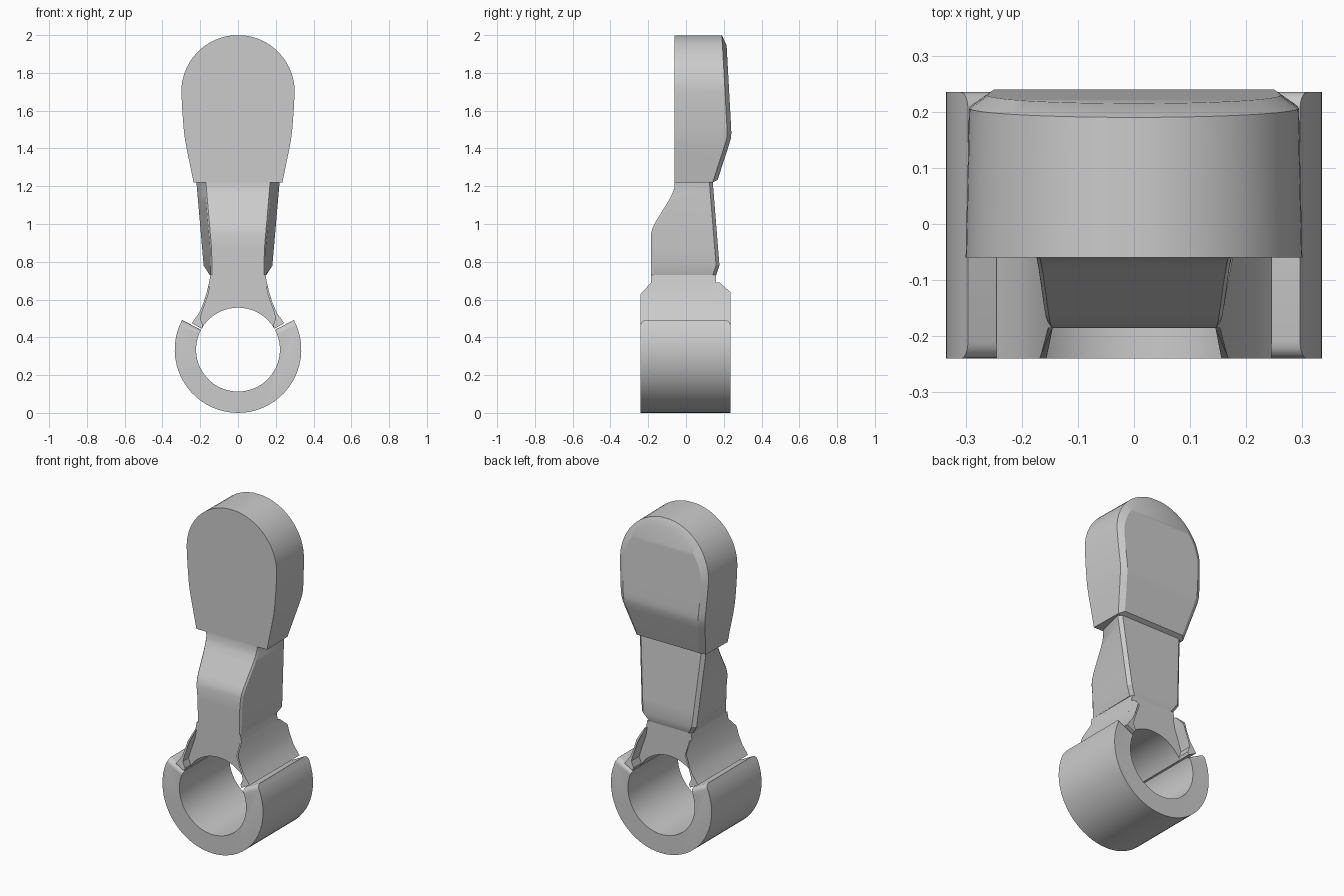
import bpy, bmesh
from math import sin, cos, radians

if "Cube" in bpy.data.objects:
    bpy.data.objects.remove(bpy.data.objects["Cube"])


def finish(name, bm, angle=25):
    bmesh.ops.recalc_face_normals(bm, faces=bm.faces)
    me = bpy.data.meshes.new(name)
    bm.to_mesh(me)
    bm.free()
    ob = bpy.data.objects.new(name, me)
    bpy.context.collection.objects.link(ob)
    bpy.ops.object.select_all(action='DESELECT')
    ob.select_set(True)
    bpy.context.view_layer.objects.active = ob
    bpy.ops.object.shade_smooth_by_angle(angle=radians(angle))
    return ob


def bridge(bm, a, b):
    n = len(a)
    for i in range(n):
        j = (i + 1) % n
        bm.faces.new((a[i], a[j], b[j], b[i]))


def prism(pts, front, back):
    """Extrude an x-z outline along y; front and back are functions of z."""
    bm = bmesh.new()
    a = [bm.verts.new((x, front(z), z)) for x, z in pts]
    b = [bm.verts.new((x, back(z), z)) for x, z in pts]
    bridge(bm, a, b)
    bm.faces.new(a)
    bm.faces.new(b)
    return bm


def interp(z, table):
    if z <= table[0][0]:
        return table[0][1]
    for (z0, v0), (z1, v1) in zip(table, table[1:]):
        if z <= z1:
            return v0 + (v1 - v0) * (z - z0) / (z1 - z0)
    return table[-1][1]


RC, RO, RI = 0.335, 0.335, 0.222


def arc(r, a0, a1, n, zc=RC):
    angs = [radians(a0 + (a1 - a0) * i / n) for i in range(n + 1)]
    return [(r * cos(a), zc + r * sin(a)) for a in angs]


# Open clamp ring with rounded end corners
bm = prism(arc(RO, 28, -208, 40) + arc(RI, -208, 28, 40),
           lambda z: -0.24, lambda z: 0.235)
ends = [e for e in bm.edges
        if abs(e.calc_length() - (RO - RI)) < 0.002
        and abs(e.verts[0].co.y - e.verts[1].co.y) < 1e-4]
bmesh.ops.bevel(bm, geom=ends, offset=0.03, segments=4, profile=0.5, affect='EDGES')
finish("clamp_ring", bm)

# Lower neck, flaring down to the bore
flare = [(0.146, 0.73), (0.153, 0.69), (0.165, 0.64), (0.182, 0.585), (0.205, 0.53), (0.245, 0.475)]
outline = flare + arc(RI, 30, 150, 20) + [(-x, z) for x, z in reversed(flare)]
finish("lower_neck", prism(outline, lambda z: -0.185, lambda z: 0.16))

# Side tabs standing proud of the neck, with chamfered tops
tab = flare[1:3] + [(0.168, 0.63)] + flare[3:] + [
    (0.192, 0.446), (0.185, 0.463), (0.2, 0.5), (0.188, 0.54),
    (0.172, 0.585), (0.156, 0.63), (0.145, 0.69)]
for side, s in (("right", 1), ("left", -1)):
    finish("side_tab_" + side, prism(
        [(s * x, z) for x, z in tab],
        lambda z: interp(z, [(0.63, -0.24), (0.69, -0.185)]),
        lambda z: interp(z, [(0.64, 0.235), (0.69, 0.178)])))

# Upper neck: stacked cross-sections, wider at the back
front = [(0.95, -0.185), (0.98, -0.177), (1.01, -0.162), (1.12, -0.094),
         (1.16, -0.073), (1.19, -0.062), (1.22, -0.06)]
bm = bmesh.new()
rings = []
for z in [0.73, 0.78, 0.87] + [p[0] for p in front]:
    yf = interp(z, front)
    wf = interp(z, [(0.73, 0.146), (0.85, 0.146), (1.22, 0.178)])
    wb = interp(z, [(0.73, 0.15), (0.78, 0.182), (1.22, 0.22)])
    yb = interp(z, [(0.73, 0.16), (0.77, 0.178), (1.22, 0.142)])
    half = [(wf - 0.008, yf), (wf, yf + 0.012), (wb, yb - 0.018), (wb - 0.02, yb)]
    loop = half + [(-x, y) for x, y in reversed(half)]
    rings.append([bm.verts.new((x, y, z)) for x, y in loop])
for a, b in zip(rings, rings[1:]):
    bridge(bm, a, b)
bm.faces.new(rings[0])
bm.faces.new(rings[-1])
finish("upper_neck", bm)

# Rounded head with a bevelled, two-slope back
back = [(1.22, 0.163), (1.42, 0.228), (1.45, 0.237), (1.48, 0.24), (1.51, 0.239), (2.0, 0.212)]
side_pts = [(0.235, 1.22), (0.274, 1.41), (0.281, 1.45), (0.285, 1.48),
            (0.288, 1.51), (0.295, 1.6)] + arc(0.3, 0, 84, 14, 1.7)
pts = side_pts + [(-x, z) for x, z in reversed(side_pts)]
bm = bmesh.new()
fr = [bm.verts.new((x, -0.06, z)) for x, z in pts]
rim = [bm.verts.new((x * 0.98, interp(z, back) - 0.022, z)) for x, z in pts]
inner = []
for x, z in pts:
    zi = 1.48 + (z - 1.48) * (0.9 if z > 1.48 else 0.95)
    inner.append(bm.verts.new((x * 0.87, interp(zi, back), zi)))
bridge(bm, fr, rim)
bridge(bm, rim, inner)
bm.faces.new(fr)
n = len(pts)
for i in range(n // 2 - 1):
    bm.faces.new((inner[i], inner[i + 1], inner[n - 2 - i], inner[n - 1 - i]))
finish("head", bm)
